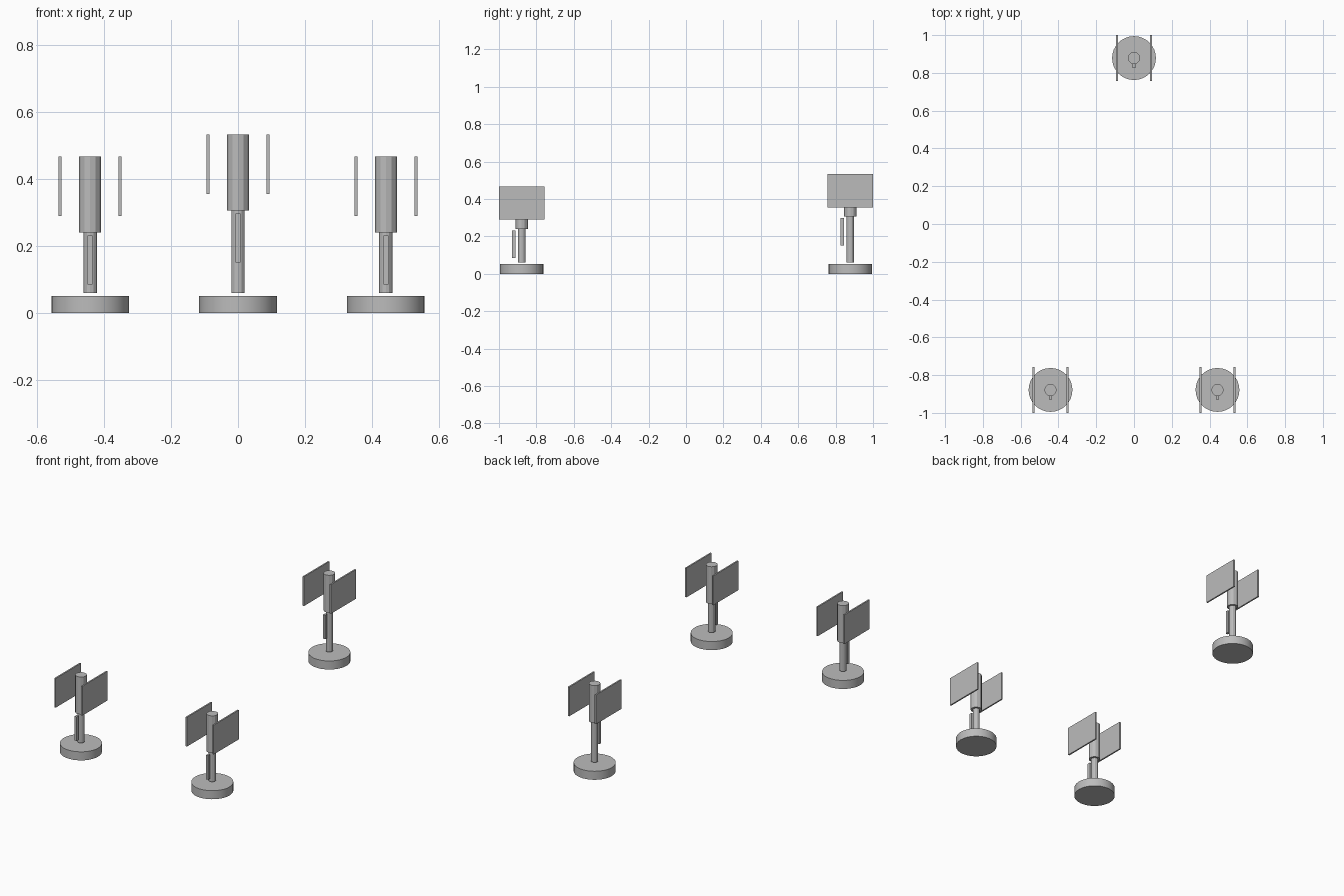
import bpy, bmesh
from mathutils import Matrix

cube = bpy.data.objects.get("Cube")
if cube:
    bpy.data.objects.remove(cube, do_unlink=True)

grey = bpy.data.materials.new("plain grey")
grey.use_nodes = True
GREY = (0.5, 0.5, 0.5, 1)
grey.diffuse_color = GREY
grey.node_tree.nodes["Principled BSDF"].inputs["Base Color"].default_value = GREY


def finish(name, bm):
    mesh = bpy.data.meshes.new(name)
    bm.to_mesh(mesh)
    bm.free()
    mesh.materials.append(grey)
    obj = bpy.data.objects.new(name, mesh)
    bpy.context.collection.objects.link(obj)
    return obj


def cylinder(name, x, y, z0, z1, radius, sides):
    bm = bmesh.new()
    bmesh.ops.create_cone(bm, cap_ends=True, segments=sides, radius1=radius,
                          radius2=radius, depth=z1 - z0,
                          matrix=Matrix.Translation((x, y, (z0 + z1) / 2)))
    return finish(name, bm)


def box(name, x, y, z0, z1, width, depth):
    bm = bmesh.new()
    place = Matrix.Translation((x, y, (z0 + z1) / 2))
    bmesh.ops.create_cube(bm, size=1, matrix=place @ Matrix.Diagonal((width, depth, z1 - z0, 1)))
    return finish(name, bm)


def mast(label, x, y, lift):
    # round foot
    base = cylinder(label + "_base", x, y, 0, 0.052, 0.116, 32)
    bpy.ops.object.select_all(action='DESELECT')
    base.select_set(True)
    bpy.context.view_layer.objects.active = base
    bpy.ops.object.shade_smooth_by_angle()
    # slim post, hovering just above the foot, and thicker sleeve
    cylinder(label + "_post", x, y, 0.061, 0.241 + lift, 0.02, 12)
    cylinder(label + "_sleeve", x, y, 0.241 + lift, 0.468 + lift, 0.0325, 12)
    # upright bar in front of the post
    box(label + "_front_bar", x, y - 0.042, 0.086 + lift, 0.232 + lift, 0.015, 0.019)
    # pair of side panels
    for side, sign in (("left", 1), ("right", -1)):
        box(f"{label}_{side}_panel", x + sign * 0.09, y,
            0.29 + lift, 0.468 + lift, 0.009, 0.243)


mast("front_left_mast", 0.442, -0.8785, 0)
mast("front_right_mast", -0.442, -0.8785, 0)
mast("back_mast", 0, 0.8785, 0.066)
